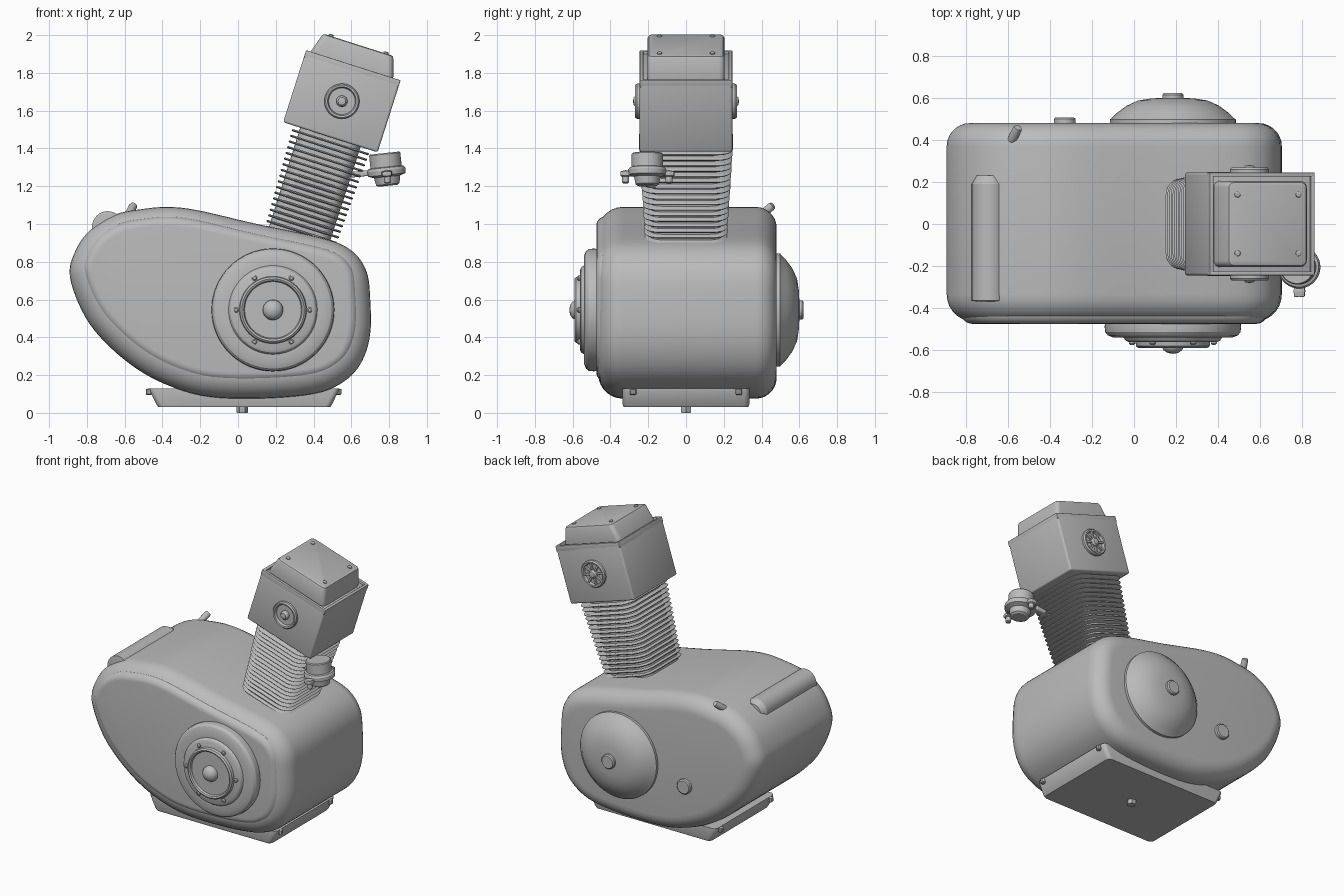
import bpy, bmesh, math
from mathutils import Vector, Matrix

cube = bpy.data.objects.get("Cube")
if cube:
    bpy.data.objects.remove(cube, do_unlink=True)

metal = bpy.data.materials.new("grey metal")
metal.use_nodes = True
metal.diffuse_color = (0.5, 0.5, 0.5, 1)
metal.node_tree.nodes["Principled BSDF"].inputs["Base Color"].default_value = (0.5, 0.5, 0.5, 1)


def finish(name, bm, matrix=Matrix(), angle=35):
    bmesh.ops.recalc_face_normals(bm, faces=bm.faces)
    mesh = bpy.data.meshes.new(name)
    bm.to_mesh(mesh)
    bm.free()
    mesh.materials.append(metal)
    mesh.transform(matrix)
    obj = bpy.data.objects.new(name, mesh)
    bpy.context.collection.objects.link(obj)
    bpy.ops.object.select_all(action='DESELECT')
    obj.select_set(True)
    bpy.context.view_layer.objects.active = obj
    bpy.ops.object.shade_smooth_by_angle(angle=math.radians(angle))
    return obj


def loft(name, rings, matrix=Matrix(), angle=35):
    """Skin a stack of closed rings and cap both ends."""
    bm = bmesh.new()
    loops = [[bm.verts.new(p) for p in ring] for ring in rings]
    n = len(loops[0])
    for a, b in zip(loops, loops[1:]):
        for i in range(n):
            j = (i + 1) % n
            bm.faces.new((a[i], a[j], b[j], b[i]))
    bm.faces.new(loops[0])
    bm.faces.new(loops[-1])
    return finish(name, bm, matrix, angle)


def lathe(name, profile, matrix, sides=48):
    """Turn (radius, height) pairs about the local z axis."""
    rings = [[(max(r, 0.001) * math.cos(math.tau * i / sides),
               max(r, 0.001) * math.sin(math.tau * i / sides), h) for i in range(sides)]
             for r, h in profile]
    return loft(name, rings, matrix, 28)


def box(name, size, loc, matrix=Matrix(), bevel=0.01, top=1.0):
    bm = bmesh.new()
    bmesh.ops.create_cube(bm, size=1)
    for v in bm.verts:
        k = top if v.co.z > 0 else 1
        v.co = Vector((v.co.x * size[0] * k, v.co.y * size[1] * k, v.co.z * size[2])) + Vector(loc)
    bmesh.ops.bevel(bm, geom=bm.edges[:], offset=bevel, segments=3, profile=0.5, affect='EDGES')
    return finish(name, bm, matrix)


def rounded_rect(hx, hy, r, z, steps=6):
    pts = []
    for q, (sx, sy) in enumerate(((1, 1), (-1, 1), (-1, -1), (1, -1))):
        for k in range(steps + 1):
            a = math.pi / 2 * (q + k / steps)
            pts.append((sx * (hx - r) + r * math.cos(a), sy * (hy - r) + r * math.sin(a), z))
    return pts


def spline(ctrl, steps=5):
    """Closed smooth curve through the control points."""
    n, out = len(ctrl), []
    for i in range(n):
        p = [Vector(ctrl[(i + k) % n]) for k in (-1, 0, 1, 2)]
        for s in range(steps):
            t = s / steps
            out.append(0.5 * (2 * p[1] + (p[2] - p[0]) * t + (2 * p[0] - 5 * p[1] + 4 * p[2] - p[3]) * t * t
                              + (3 * p[1] - p[0] - 3 * p[2] + p[3]) * t ** 3))
    return out


def inset(pts, d):
    out, n = [], len(pts)
    for i, p in enumerate(pts):
        t = (pts[(i + 1) % n] - pts[i - 1]).normalized()
        out.append(p + Vector((t.y, -t.x)) * d)
    return out


def pillow(name, outline, y0, y1, r0, r1, dz=0):
    """Extrude an outline along y with rounded rims."""
    rings = []
    for y, r, s in ((y0, r0, 1), (y1, r1, -1)):
        steps = [math.pi / 2 * k / 7 for k in range(8)]
        for a in (steps if s > 0 else reversed(steps)):
            rings.append([(p.x, y + s * r * (1 - math.sin(a)), p.y + dz)
                          for p in inset(outline, r * (1 - math.cos(a)))])
    # the angle runs from the outer wall to the flat face, so order by y
    rings.sort(key=lambda ring: ring[0][1])
    return loft(name, rings)


def at(x, y, z):
    return Matrix.Translation((x, y, z))


FRONT = Matrix.Rotation(math.pi / 2, 4, 'X')
BACK = Matrix.Rotation(-math.pi / 2, 4, 'X')

# Crankcase, clockwise outline
outline = spline([(-.89, .72), (-.86, .86), (-.78, .97), (-.65, 1.05), (-.5, 1.08), (-.36, 1.09), (-.2, 1.07),
                  (.1, 1.0), (.45, .925), (.6, .86), (.68, .75), (.7, .6), (.7, .42), (.66, .28), (.58, .18),
                  (.44, .11), (.2, .08), (-.1, .08), (-.3, .12), (-.5, .21), (-.68, .35), (-.81, .51)])
pillow("crankcase", outline, -0.465, 0.48, 0.13, 0.11)
pillow("front_side_cover", inset(outline, 0.07), -0.475, -0.3, 0.05, 0.01, 0.02)

# Front round cover
front = at(0.185, -0.47, 0.545) @ FRONT
lathe("front_round_cover", [(.32, -.03), (.325, .02), (.322, .045), (.31, .06), (.285, .07), (.235, .07),
                            (.225, .085), (.21, .092), (0, .092)], front, 64)
lathe("front_cover_ring", [(.18, .08), (.175, .112), (.165, .12), (.155, .115), (.15, .1), (0, .1)], front)
lathe("front_cover_hub", [(.055, .09), (.053, .115), (.043, .132), (.025, .144), (0, .148)], front, 32)
for i in range(6):
    a = math.tau * i / 6
    lathe("front_cover_bolt", [(.014, .08), (.014, .1), (.008, .106), (0, .106)],
          front @ at(.195 * math.cos(a), .195 * math.sin(a), 0), 12)

# Back domed cover and plug
back = at(0.185, 0.48, 0.545) @ BACK
lathe("back_domed_cover", [(.3, -.03), (.3, .018), (.29, .025), (.265, .05), (.22, .083), (.165, .108),
                           (.1, .118), (0, .122)], back, 64)
lathe("back_cover_hub", [(.05, .1), (.05, .135), (.043, .143), (0, .143)], back, 32)
lathe("side_plug", [(.052, -.02), (.052, .02), (.045, .026), (0, .026)], at(-.33, .48, .46) @ BACK, 32)

# Sump with flange bolts and drain
sump = [rounded_rect(.455, .33, .03, .03), rounded_rect(.465, .335, .03, .045),
        rounded_rect(.5, .335, .03, .118), rounded_rect(.5, .335, .03, .13)]
loft("sump", sump, at(.033, 0, 0))
for x in (-.47, .53):
    for y in (-.28, .28):
        lathe("sump_bolt", [(.012, .095), (.018, .1), (.018, .125), (0, .13)], at(x, y, 0), 10)
lathe("drain_bolt", [(.028, 0), (.03, .004), (.03, .05)], at(.022, 0, 0), 6)

# Rear roller housing and lever
lathe("breather_tube", [(.05, -.37), (.083, -.365), (.083, .19), (.06, .23), (0, .235)],
      at(-.69, 0, .985) @ BACK, 32)
start, end = Vector((-.59, .38, 1.03)), Vector((-.552, .46, 1.1))
rod = (end - start).to_track_quat('Z', 'Y').to_matrix().to_4x4()
lathe("lever", [(.022, 0), (.022, .1), (.018, .112), (0, .114)], at(*start) @ rod, 16)

# Tilted cylinder: local origin at the centre of the head
tilt = at(.55, 0, 1.65) @ Matrix.Rotation(math.radians(17.7), 4, 'Y')
loft("cylinder_barrel", [rounded_rect(.165, .19, .07, -.85), rounded_rect(.168, .205, .07, -.15)], tilt)
for i in range(18):
    t = i / 17
    hx, hy, z = .195 + .02 * t, .215 + .033 * t, -.755 + .53 * t
    loft("cooling_fin", [rounded_rect(hx - .005, hy - .005, .08, z - .006), rounded_rect(hx, hy, .08, z),
                         rounded_rect(hx - .005, hy - .005, .08, z + .006)], tilt @ at(.008, 0, 0), 50)

# Head, rim and rocker cover
box("cylinder_head", (.525, .49, .385), (0, 0, -.008), tilt, .012)
for s in (-1, 1):
    box("head_rim_side", (.525, .02, .04), (0, s * .235, .18), tilt, .004)
    box("head_rim_end", (.02, .49, .04), (s * .2525, 0, .18), tilt, .004)
loft("rocker_cover", [rounded_rect(.23, .205, .03, .17), rounded_rect(.228, .205, .03, .205),
                      rounded_rect(.2, .203, .03, .295), rounded_rect(.193, .197, .025, .307),
                      rounded_rect(.183, .187, .02, .311)], tilt @ at(-.008, 0, 0))
for x in (-.16, .145):
    for y in (-.14, .14):
        lathe("rocker_cover_bolt", [(.014, .3), (.014, .317), (.008, .321), (0, .321)], tilt @ at(x, y, 0), 12)

# Head bosses: ring in front, spoked wheel at the back
ring = [(.093, -.01), (.093, .015), (.086, .024), (.076, .022), (.07, .005), (0, .005)]
boss_front = tilt @ at(0, -.245, 0) @ FRONT
boss_back = tilt @ at(0, .245, 0) @ BACK
for side, m in (("front", boss_front), ("back", boss_back)):
    lathe(side + "_head_ring", ring, m)
    lathe(side + "_head_knob", [(.03, 0), (.029, .02), (.02, .032), (0, .036)], m, 24)
for i in range(8):
    box("wheel_spoke", (.055, .013, .014), (.052, 0, .012), boss_back @ Matrix.Rotation(math.tau * i / 8, 4, 'Z'), .002)

# Side canister with clamp lugs
can = at(.785, -.205, 1.29) @ Matrix.Rotation(math.radians(-6), 4, 'Y')
lathe("canister", [(.05, -.088), (.062, -.08), (.07, -.04), (.1, -.03), (.102, -.005), (.095, .008),
                   (.083, .012), (.083, .08), (.078, .086), (0, .086)], can, 40)
box("canister_clamp", (.05, .285, .022), (0, 0, -.025), can, .006)
for s in (-1, 1):
    lathe("clamp_bolt", [(.012, -.075), (.018, -.07), (.018, -.04), (.028, -.036), (.028, -.012), (0, -.005)],
          can @ at(0, s * .115, 0), 12)
box("canister_bracket", (.12, .05, .03), (-.13, .06, -.01), can, .006)
